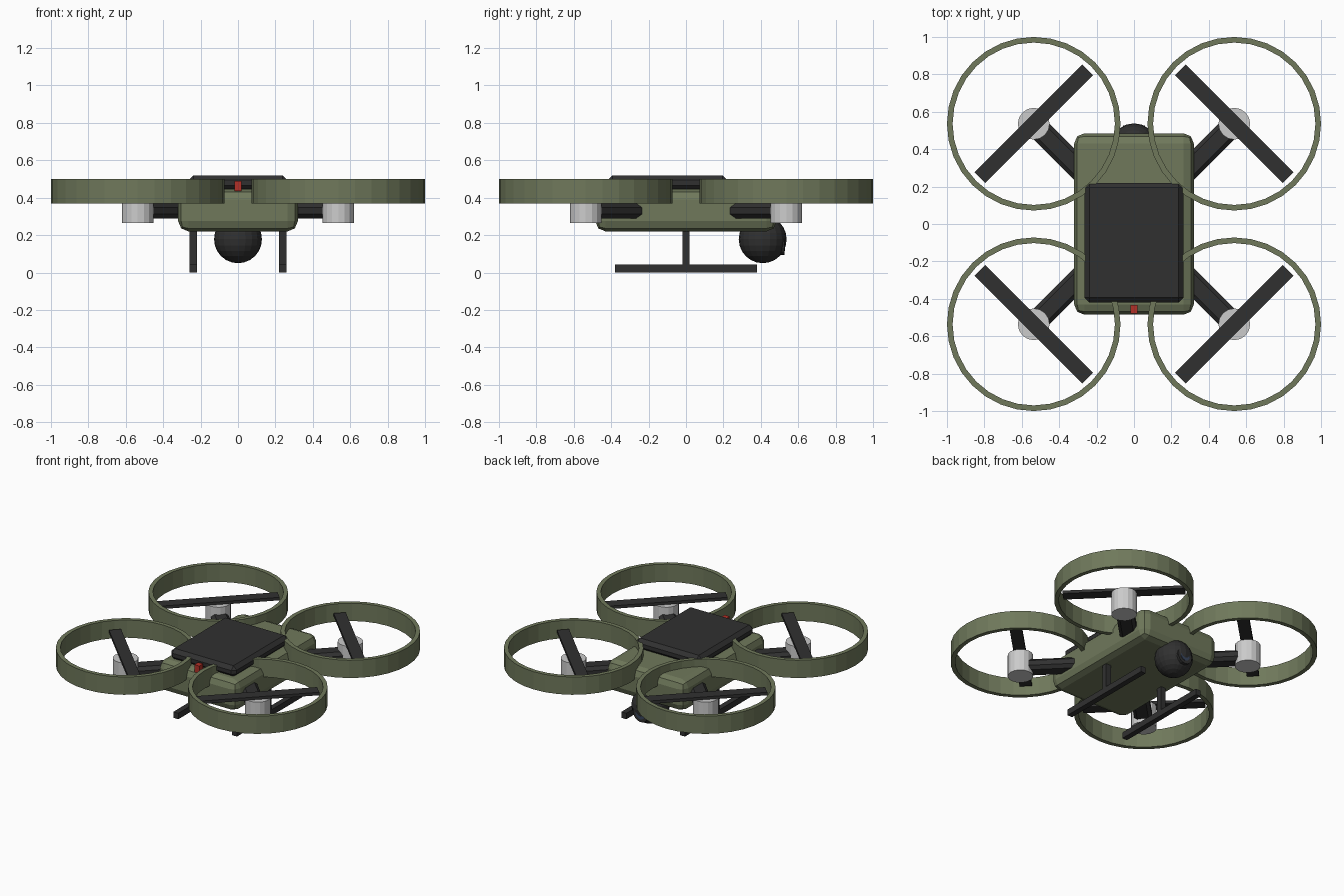
import bpy, bmesh
from math import radians, cos, sin, pi, atan2
from mathutils import Matrix, Vector

if "Cube" in bpy.data.objects:
    bpy.data.objects.remove(bpy.data.objects["Cube"])


def material(name, rgb):
    m = bpy.data.materials.new(name)
    m.diffuse_color = (*rgb, 1)
    m.use_nodes = True
    m.node_tree.nodes["Principled BSDF"].inputs["Base Color"].default_value = m.diffuse_color
    return m


OLIVE = material("olive", (0.16, 0.19, 0.105))
DARK = material("charcoal", (0.03, 0.03, 0.03))
RED = material("red", (0.45, 0.03, 0.02))
GLASS = material("glass", (0.04, 0.06, 0.11))


def finish(bm, name, mat=None):
    bmesh.ops.recalc_face_normals(bm, faces=bm.faces)
    me = bpy.data.meshes.new(name)
    bm.to_mesh(me)
    bm.free()
    if mat:
        me.materials.append(mat)
    ob = bpy.data.objects.new(name, me)
    bpy.context.collection.objects.link(ob)
    return ob


def box(name, loc, size, mat=None, bevel=0, segments=1, turn=0):
    bm = bmesh.new()
    bmesh.ops.create_cube(bm, size=1)
    bmesh.ops.scale(bm, vec=size, verts=bm.verts)
    if bevel:
        bmesh.ops.bevel(bm, geom=bm.edges[:], offset=bevel, segments=segments,
                        profile=0.5, affect='EDGES')
    ob = finish(bm, name, mat)
    ob.location = loc
    ob.rotation_euler.z = turn
    return ob


def cylinder(name, loc, r, depth, mat=None, sides=16, tilt=0):
    bm = bmesh.new()
    bmesh.ops.create_cone(bm, cap_ends=True, segments=sides, radius1=r,
                          radius2=r, depth=depth)
    ob = finish(bm, name, mat)
    ob.location = loc
    ob.rotation_euler.x = tilt
    return ob


def ring(name, loc, r_out, r_in, z0, z1, mat, sides=32):
    # rectangular section swept around the z axis
    bm = bmesh.new()
    section = [(r_out, z0), (r_out, z1), (r_in, z1), (r_in, z0)]
    loops = []
    for i in range(sides):
        a = 2 * pi * i / sides
        loops.append([bm.verts.new((r * cos(a), r * sin(a), z)) for r, z in section])
    for i in range(sides):
        p, q = loops[i], loops[(i + 1) % sides]
        for k in range(4):
            n = (k + 1) % 4
            bm.faces.new((p[k], q[k], q[n], p[n]))
    ob = finish(bm, name, mat)
    ob.location = loc
    return ob


# Hull, battery pack and tail light
box("body", (0, 0, 0.333), (0.64, 0.97, 0.226), OLIVE, bevel=0.055, segments=2)
box("battery_pack", (0, -0.10, 0.48), (0.53, 0.64, 0.08), DARK, bevel=0.026)
box("status_light", (0, -0.455, 0.463), (0.04, 0.045, 0.055), RED)

# Four rotor units: arm, motor, propeller, guard ring
C = 0.536
for sx, sy, tag in ((-1, -1, "front_left"), (1, -1, "front_right"),
                    (-1, 1, "back_left"), (1, 1, "back_right")):
    x, y = sx * C, sy * C
    out = atan2(sy, sx)
    box("arm_" + tag, (sx * 0.355, sy * 0.355, 0.33), (0.50, 0.12, 0.08),
        DARK, bevel=0.022, turn=out)
    cylinder("motor_" + tag, (x, y, 0.345), 0.085, 0.16)
    box("propeller_" + tag, (x, y, 0.434), (0.815, 0.082, 0.022), DARK,
        turn=out + pi / 2)
    ring("guard_" + tag, (x, y, 0), 0.464, 0.434, 0.37, 0.50, OLIVE)

# Landing skids
for s, tag in ((-1, "left"), (1, "right")):
    box("skid_" + tag, (s * 0.238, 0, 0.022), (0.04, 0.76, 0.044), DARK)
    box("skid_strut_" + tag, (s * 0.238, 0, 0.135), (0.04, 0.04, 0.21), DARK)

# Camera ball with lens
bm = bmesh.new()
bmesh.ops.create_uvsphere(bm, u_segments=20, v_segments=12, radius=0.128)
finish(bm, "camera_ball", DARK).location = (0, 0.41, 0.178)
cylinder("camera_lens", (0, 0.487, 0.153), 0.06, 0.08, DARK, tilt=radians(90))
cylinder("lens_glass", (0, 0.515, 0.153), 0.038, 0.03, GLASS, tilt=radians(90))
